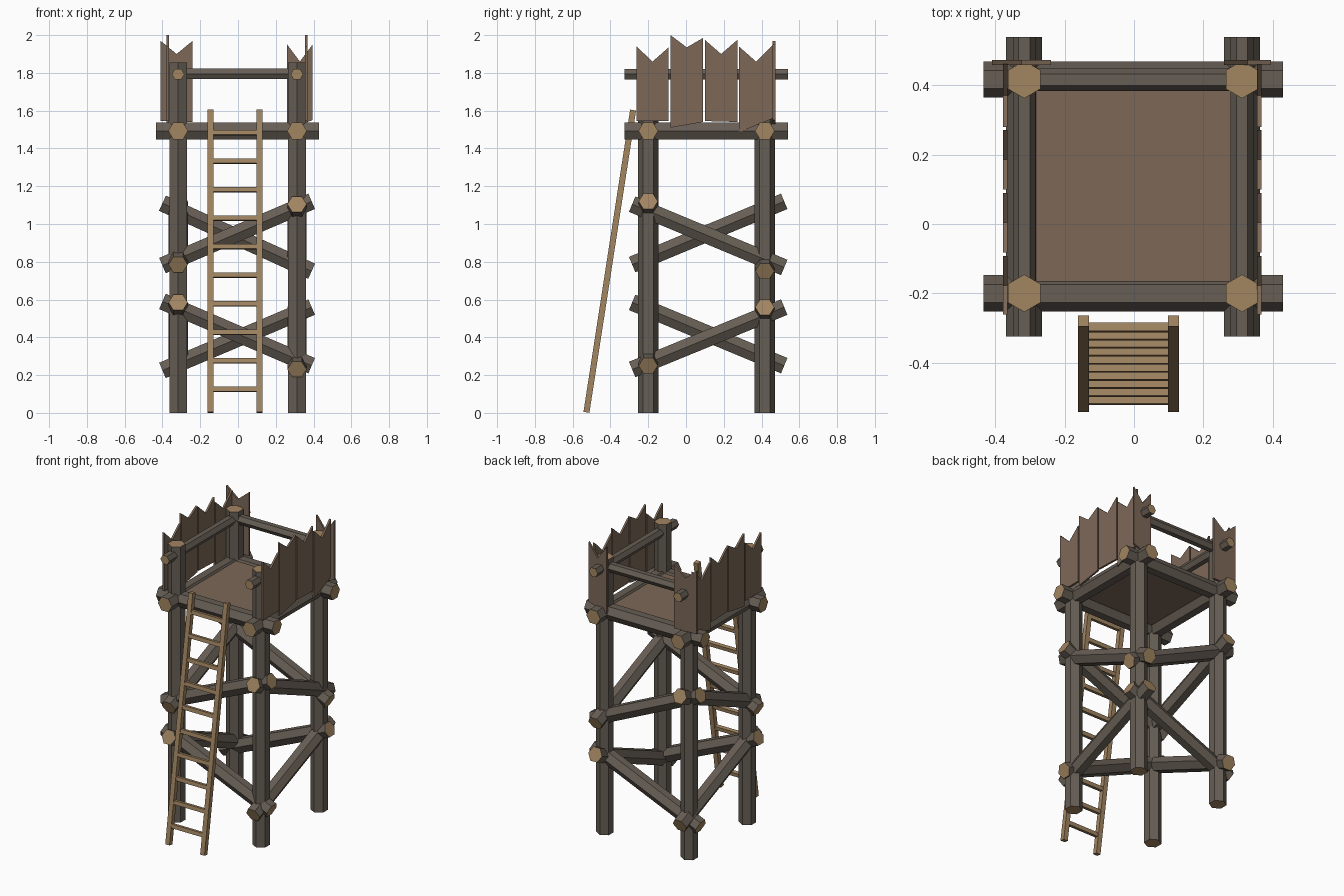
import bpy, bmesh, math
from mathutils import Vector

if "Cube" in bpy.data.objects:
    bpy.data.objects.remove(bpy.data.objects["Cube"])


def material(name, rgb):
    m = bpy.data.materials.new(name)
    m.diffuse_color = (*rgb, 1)
    m.use_nodes = True
    m.node_tree.nodes["Principled BSDF"].inputs["Base Color"].default_value = m.diffuse_color
    return m


BARK = material("bark", (0.135, 0.112, 0.09))
CUT = material("cut_wood", (0.36, 0.235, 0.12))
BOARD = material("board", (0.205, 0.14, 0.097))


def finish(name, bm, *mats):
    bmesh.ops.recalc_face_normals(bm, faces=bm.faces[:])
    me = bpy.data.meshes.new(name)
    bm.to_mesh(me)
    bm.free()
    for m in mats:
        me.materials.append(m)
    ob = bpy.data.objects.new(name, me)
    bpy.context.collection.objects.link(ob)
    return ob


def prism(name, a, b, r, side, n=6, mats=(BARK, CUT), turn=0.0):
    """Straight n-sided bar from a to b; 'side' points at its first corner."""
    a, b = Vector(a), Vector(b)
    d = (b - a).normalized()
    v = Vector(side)
    v = (v - d * v.dot(d)).normalized()
    w = d.cross(v)
    bm = bmesh.new()
    rings = []
    for p in (a, b):
        ring = []
        for i in range(n):
            t = 2 * math.pi * i / n + turn
            ring.append(bm.verts.new(p + r * (math.cos(t) * v + math.sin(t) * w)))
        rings.append(ring)
    for i in range(n):
        j = (i + 1) % n
        bm.faces.new((rings[0][i], rings[0][j], rings[1][j], rings[1][i]))
    for ring in rings:
        bm.faces.new(ring).material_index = len(mats) - 1
    return finish(name, bm, *mats)


def plank(name, pts, place, thick):
    """Notched board: outline (u, z) mapped into space by 'place', then thickened."""
    bm = bmesh.new()
    f = bm.faces.new([bm.verts.new(place(u, z)) for u, z in pts])
    new = bmesh.ops.extrude_face_region(bm, geom=[f])["geom"]
    bmesh.ops.translate(bm, vec=thick, verts=[g for g in new if isinstance(g, bmesh.types.BMVert)])
    return finish(name, bm, BOARD)


def outline(u0, u1, b0, b1, t0, notch, t1):
    return [(u0, b0), (u1, b1), (u1, t1), ((u0 + u1) / 2, notch), (u0, t0)]


XL, XR, YF, YB = -0.317, 0.312, -0.2, 0.417
X, Y = (1, 0, 0), (0, 1, 0)

# corner posts
for sx, x in (("left", XL), ("right", XR)):
    for sy, y in (("front", YF), ("back", YB)):
        prism(f"{sy}_{sx}_post", (x, y, 0), (x, y, 1.855), 0.054, Y)

# platform beams and deck
for s, y in (("front", YF), ("back", YB)):
    prism(f"{s}_beam", (-0.435, y, 1.493), (0.43, y, 1.493), 0.052, Y)
for s, x in (("left", XL), ("right", XR)):
    prism(f"{s}_beam", (x, -0.325, 1.493), (x, 0.54, 1.493), 0.052, X)
    prism(f"{s}_handrail", (x, -0.325, 1.793), (x, 0.54, 1.793), 0.033, X)
prism("back_handrail", (XL, YB, 1.795), (XR, YB, 1.795), 0.033, Y)

bm = bmesh.new()
bmesh.ops.create_cube(bm, size=1)
bmesh.ops.scale(bm, vec=(XR - XL, YB - YF, 0.03), verts=bm.verts[:])
bmesh.ops.translate(bm, vec=((XL + XR) / 2, (YF + YB) / 2, 1.51), verts=bm.verts[:])
finish("deck", bm, BOARD)

# diagonal braces: start height, end height on each side
for tier, s, z0, z1 in (("upper", "front", 0.78, 1.12), ("upper", "back", 1.11, 0.75),
                        ("lower", "front", 0.59, 0.25), ("lower", "back", 0.225, 0.56)):
    y = YF if s == "front" else YB
    prism(f"{tier}_{s}_brace", (-0.4, y, z0), (0.39, y, z1), 0.051, Y)
for tier, s, z0, z1 in (("upper", "left", 0.785, 1.12), ("upper", "right", 1.105, 0.77),
                        ("lower", "left", 0.585, 0.25), ("lower", "right", 0.23, 0.56)):
    x = XL if s == "left" else XR
    prism(f"{tier}_{s}_brace", (x, -0.285, z0), (x, 0.52, z1), 0.051, X)

# notched side planks
SIDE = [(-0.262, -0.092, 1.545, 1.545, 1.94, 1.86, 1.935),
        (-0.082, 0.09, 1.51, 1.54, 2.0, 1.935, 1.985),
        (0.1, 0.272, 1.545, 1.54, 1.975, 1.9, 1.975),
        (0.28, 0.462, 1.485, 1.56, 1.94, 1.86, 1.95)]
for i, spec in enumerate(SIDE):
    for s, x, t in (("right", 0.355, 0.013), ("left", -0.365, -0.013)):
        plank(f"{s}_plank_{i + 1}", outline(*spec), lambda u, z, x=x: (x, u, z), (t, 0, 0))

# notched back planks
for s, spec in (("left", (-0.41, -0.24, 1.545, 1.54, 1.97, 1.9, 1.97)),
                ("right", (0.26, 0.395, 1.5, 1.55, 1.95, 1.86, 1.95))):
    plank(f"back_{s}_plank", outline(*spec), lambda u, z: (u, 0.459, z), (0, 0.014, 0))

# leaning ladder
foot, head = Vector((0, -0.527, 0.003)), Vector((0, -0.28, 1.603))
for s, x in (("left", -0.146), ("right", 0.114)):
    off = Vector((x, 0, 0))
    ob = prism(f"ladder_{s}_rail", foot + off, head + off, 0.0225, X, 4, (CUT,), math.pi / 4)
    ob.scale = (1, 1, 1)
for i in range(10):
    p = foot.lerp(head, (0.122 + 0.1513 * i) / 1.603)
    prism(f"ladder_rung_{i + 1}", p + Vector((-0.146, 0, 0)), p + Vector((0.114, 0, 0)),
          0.018, head - foot, 4, (CUT,), math.pi / 4)
